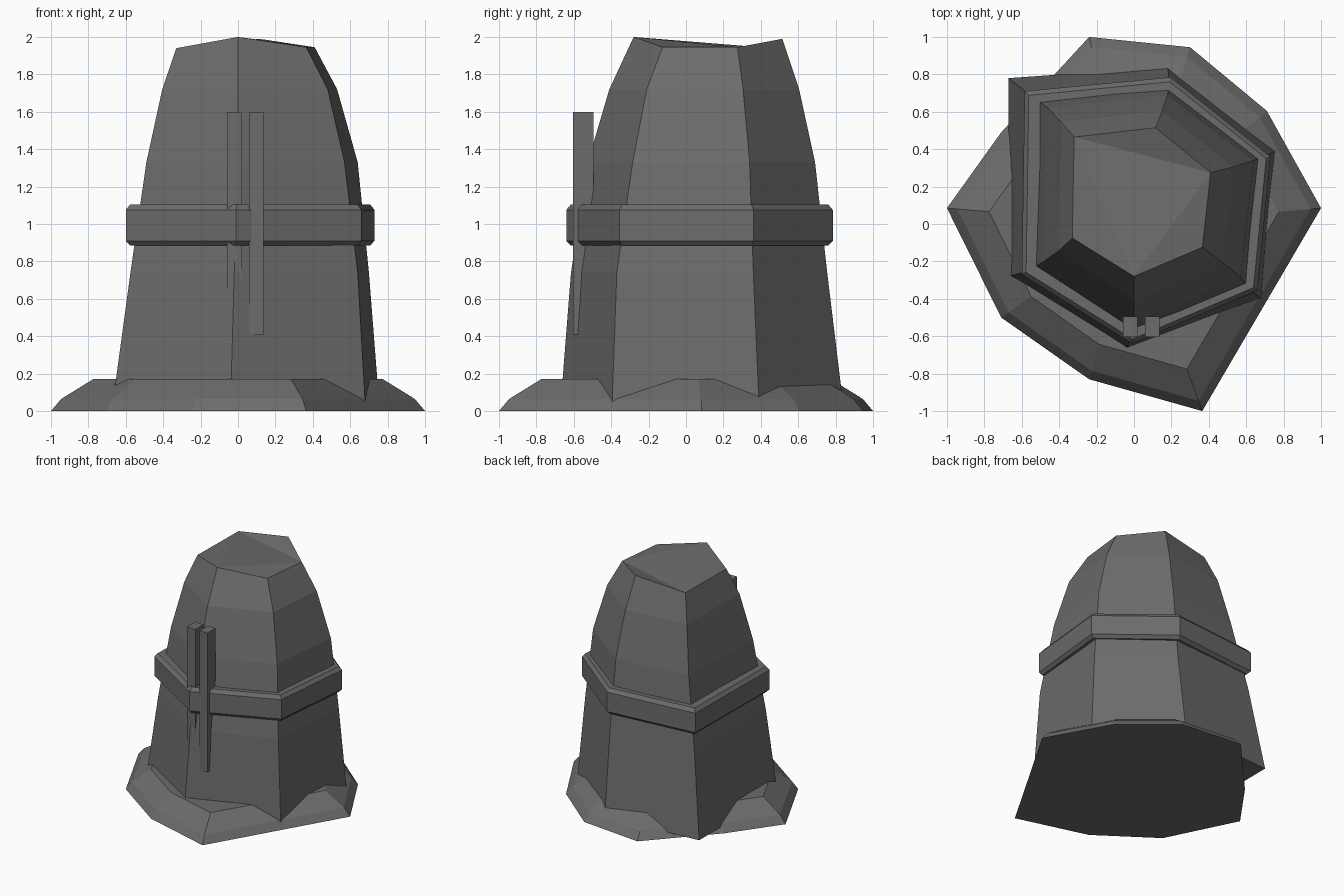
import bpy, bmesh

if "Cube" in bpy.data.objects:
    bpy.data.objects.remove(bpy.data.objects["Cube"])

stone = bpy.data.materials.new("dark grey stone")
stone.diffuse_color = (0.15, 0.15, 0.15, 1)
stone.use_nodes = True
stone.node_tree.nodes["Principled BSDF"].inputs["Base Color"].default_value = stone.diffuse_color


def finish(bm, name):
    bmesh.ops.recalc_face_normals(bm, faces=bm.faces[:])
    mesh = bpy.data.meshes.new(name)
    bm.to_mesh(mesh)
    bm.free()
    mesh.materials.append(stone)
    obj = bpy.data.objects.new(name, mesh)
    bpy.context.collection.objects.link(obj)
    return obj


def loft(name, rings, cap=None):
    """Join rings of 3D points with side faces; cap = index triples for the top."""
    bm = bmesh.new()
    loops = [[bm.verts.new(p) for p in ring] for ring in rings]
    n = len(loops[0])
    for a, b in zip(loops, loops[1:]):
        for i in range(n):
            j = (i + 1) % n
            bm.faces.new((a[i], a[j], b[j], b[i]))
    bm.faces.new(loops[0][::-1])
    if cap:
        for tri in cap:
            bm.faces.new([loops[-1][i] for i in tri])
    else:
        bm.faces.new(loops[-1])
    return finish(bm, name)


def flat(points, z, scale=1.0, centre=(0, 0)):
    cx, cy = centre
    return [(cx + (x - cx) * scale, cy + (y - cy) * scale, z) for x, y in points]


# irregular mound at the foot
outline = [(-1, .085), (-.71, -.5), (-.24, -.83), (.365, -1), (1, .085),
           (.71, .605), (.3, .945), (-.24, 1), (-.71, .49)]
loft("base_mound", [flat(outline, 0), flat(outline, .065, .945),
                    flat(outline, .17, .775)])

# six-sided tapering stone
body = [
    flat([(-.67, .78), (.18, .84), (.755, .39), (.68, -.395), (-.04, -.67), (-.67, -.28)], .04),
    flat([(-.57, .70), (.19, .755), (.70, .36), (.64, -.37), (-.02, -.615), (-.575, -.255)], .74),
    flat([(-.46, .62), (.18, .69), (.64, .34), (.57, -.285), (0, -.525), (-.49, -.205)], 1.33),
    flat([(-.39, .545), (.15, .605), (.53, .305), (.48, -.21), (0, -.41), (-.405, -.145)], 1.72),
    [(-.32, .465, 1.94), (.115, .515, 1.99), (.41, .275, 1.945),
     (.365, -.125, 1.945), (0, -.28, 2), (-.33, -.075, 1.94)],
]
loft("stone_body", body, cap=[(0, 1, 2), (4, 2, 3), (4, 0, 2), (4, 5, 0)])

# bevelled band around the middle
band = [(-.585, .71), (.195, .785), (.73, .36), (.66, -.355), (-.01, -.64), (-.6, -.27)]
c = (.06, .07)
loft("band", [flat(band, .885, .965, c), flat(band, .91, 1, c),
              flat(band, 1.075, 1, c), flat(band, 1.105, .965, c)])

# two upright bars on the front
for name, x0, x1 in (("left_bar", -.06, .02), ("right_bar", .06, .135)):
    corners = [(x0, -.605), (x1, -.605), (x1, -.495), (x0, -.495)]
    loft(name, [flat(corners, .41), flat(corners, 1.6)])
